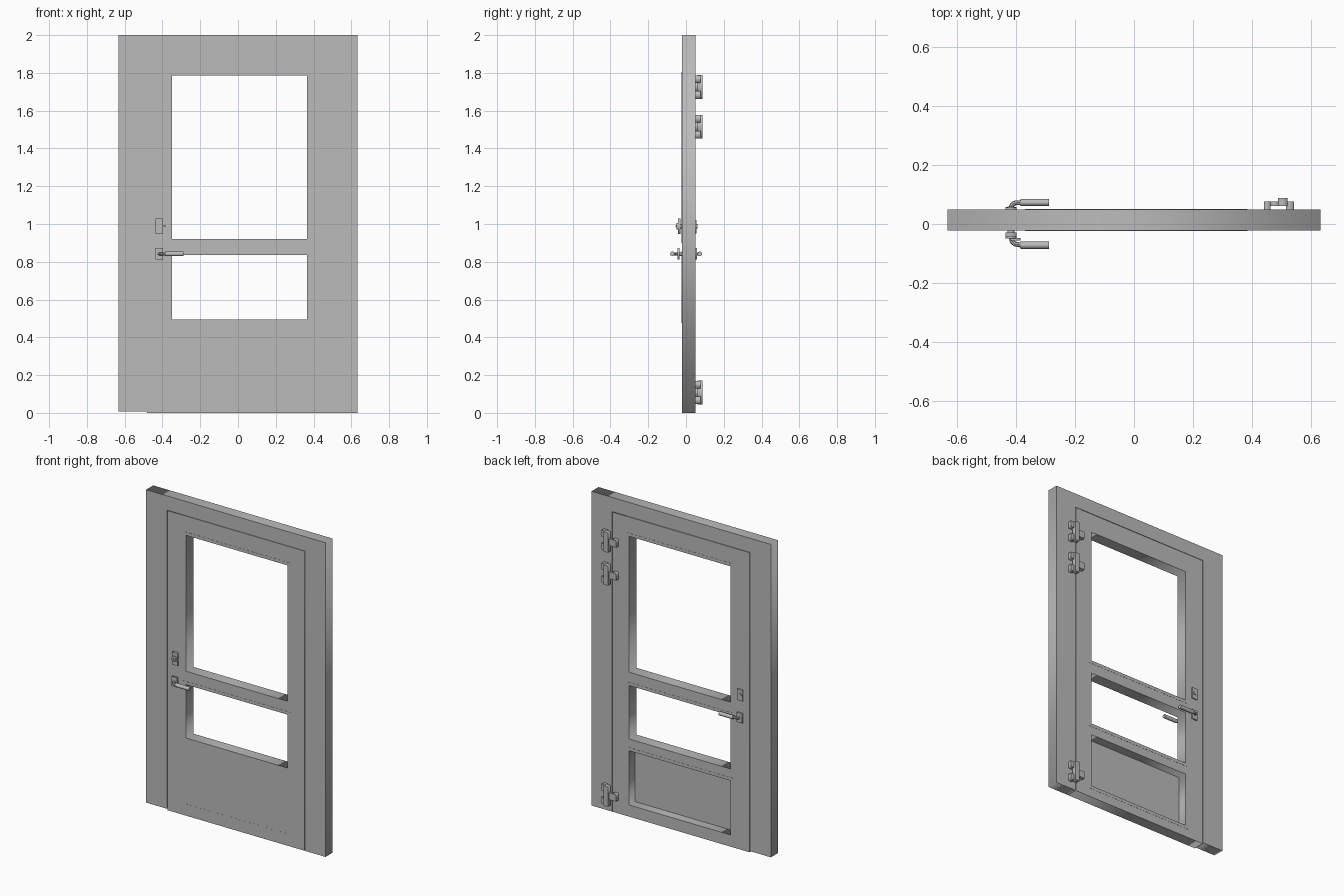
import bpy
import math
from mathutils import Vector

cube = bpy.data.objects.get("Cube")
if cube:
    bpy.data.objects.remove(cube, do_unlink=True)

grey = bpy.data.materials.new("plain grey")
grey.use_nodes = True
grey.diffuse_color = (0.5, 0.5, 0.5, 1)
grey.node_tree.nodes["Principled BSDF"].inputs["Base Color"].default_value = (0.5, 0.5, 0.5, 1)

FRONT, BACK = -0.022, 0.049      # faces of the door
GAP = 0.003


def to_mesh(obj):
    bpy.ops.object.select_all(action='DESELECT')
    obj.select_set(True)
    bpy.context.view_layer.objects.active = obj
    bpy.ops.object.convert(target='MESH')
    obj = bpy.context.object
    obj.data.materials.clear()
    obj.data.materials.append(grey)
    return obj


def rect(x0, x1, z0, z1):
    return [(x0, z0), (x1, z0), (x1, z1), (x0, z1)]


def grow(box, d):
    x0, x1, z0, z1 = box
    return (x0 - d, x1 + d, z0 - d, z1 + d)


def slab(name, loops, y0, y1):
    """Flat board from an outline and hole outlines in x and z."""
    curve = bpy.data.curves.new(name, 'CURVE')
    curve.dimensions = '2D'
    curve.fill_mode = 'BOTH'
    curve.extrude = (y1 - y0) / 2
    for loop in loops:
        spline = curve.splines.new('POLY')
        spline.points.add(len(loop) - 1)
        for point, (x, z) in zip(spline.points, loop):
            point.co = (x, z, 0, 1)
        spline.use_cyclic_u = True
    obj = bpy.data.objects.new(name, curve)
    bpy.context.collection.objects.link(obj)
    obj.rotation_euler.x = math.pi / 2
    obj.location.y = (y0 + y1) / 2
    return to_mesh(obj)


def block(name, x0, x1, y0, y1, z0, z1):
    return slab(name, [rect(x0, x1, z0, z1)], y0, y1)


def rod(name, start, end, radius, sides=16):
    a, b = Vector(start), Vector(end)
    bpy.ops.mesh.primitive_cylinder_add(vertices=sides, radius=radius,
                                        depth=(b - a).length, location=(a + b) / 2)
    obj = bpy.context.object
    obj.name = name
    obj.rotation_euler = (b - a).to_track_quat('Z', 'Y').to_euler()
    obj.data.materials.append(grey)
    bpy.ops.object.shade_smooth_by_angle()
    return obj


def bent_rod(name, points, radius):
    curve = bpy.data.curves.new(name, 'CURVE')
    curve.dimensions = '3D'
    curve.bevel_depth = radius
    curve.bevel_resolution = 2
    curve.resolution_u = 6
    curve.use_fill_caps = True
    spline = curve.splines.new('BEZIER')
    spline.bezier_points.add(len(points) - 1)
    for bp, co in zip(spline.bezier_points, points):
        bp.co = co
        bp.handle_left_type = bp.handle_right_type = 'AUTO'
    obj = bpy.data.objects.new(name, curve)
    bpy.context.collection.objects.link(obj)
    obj = to_mesh(obj)
    bpy.ops.object.shade_smooth_by_angle()
    return obj


# Surrounding frame, open at the bottom
L, R, TOP = -0.485, 0.488, 1.91
slab("door_frame", [[(-0.632, 0.008), (L, 0.008), (L, TOP), (R, TOP),
                     (R, 0), (0.632, 0), (0.632, 2), (-0.632, 2)]], FRONT, BACK)

# Stop strips closing the gap between frame and leaf
for name, box in {"left_stop": (L, L + GAP, 0.008, TOP),
                  "right_stop": (R - GAP, R, 0, TOP),
                  "top_stop": (L, R, TOP - GAP, TOP)}.items():
    slab(name, [rect(*box)], FRONT + 0.004, BACK - 0.01)

# Door leaf with two open lights and a panel opening
upper = (-0.35, 0.365, 0.92, 1.785)
lower = (-0.35, 0.365, 0.495, 0.835)
bottom = (-0.35, 0.365, 0.075, 0.42)
openings = {"upper": upper, "lower": lower, "bottom": bottom}
slab("door_leaf", [rect(L + GAP, R - GAP, 0, TOP - GAP)]
     + [rect(*o) for o in openings.values()], FRONT, BACK)
block("bottom_panel", -0.35, 0.365, FRONT + 0.0005, FRONT + 0.015, 0.075, 0.42)

# Thin beads around the openings
for name, box in openings.items():
    loops = [rect(*grow(box, 0.02)), rect(*box)]
    slab(name + "_back_bead", loops, BACK - 0.001, BACK + 0.001)
    if name != "bottom":
        slab(name + "_front_bead", loops, FRONT - 0.001, FRONT + 0.001)

# Hinges: square knuckle with frame lugs above and below a leaf arm
for i, z in enumerate((0.108, 1.515, 1.725), 1):
    h = f"hinge_{i}_"
    block(h + "knuckle", 0.488, 0.52, 0.061, 0.088, z - 0.063, z + 0.063)
    for side, s in (("upper", 1), ("lower", -1)):
        zc = z + s * 0.042
        block(f"{h}{side}_lug", 0.515, 0.542, BACK, 0.076, zc - 0.02, zc + 0.02)
    block(h + "leaf_foot", 0.44, 0.463, BACK, 0.076, z - 0.022, z + 0.022)
    block(h + "leaf_arm", 0.463, 0.49, 0.061, 0.076, z - 0.022, z + 0.022)

# Lever handles on both faces
HX, HZ = -0.417, 0.842
for side, face, plate, grip in (("front", FRONT, -0.044, -0.072),
                                ("back", BACK, 0.058, 0.073)):
    s = -1 if side == "front" else 1
    ys = sorted((plate, plate - s * 0.01))
    block(side + "_lever_plate", HX - 0.019, HX + 0.019, ys[0], ys[1], HZ - 0.031, HZ + 0.031)
    rod(side + "_spindle", (HX, face - s * 0.005, HZ), (HX, plate, HZ), 0.011)
    bent_rod(side + "_lever_neck", [(HX, plate - s * 0.002, HZ),
                                    (HX + 0.007, (plate + 2 * grip) / 3, HZ),
                                    (HX + 0.035, grip, HZ)], 0.008)
    rod(side + "_lever_grip", (-0.385, grip, HZ), (-0.288, grip, HZ), 0.012)

# Lock with a thumb turn in front and a keyed plate behind
LZ = 0.988
block("front_lock_plate", HX - 0.019, HX + 0.019, -0.042, -0.028, LZ - 0.04, LZ + 0.04)
rod("lock_spindle", (HX, FRONT + 0.005, LZ), (HX, -0.03, LZ), 0.012)
rod("lock_collar", (HX, -0.03, LZ), (HX, -0.049, LZ), 0.018)
block("thumb_turn", HX - 0.004, HX + 0.032, -0.056, -0.047, LZ - 0.004, LZ + 0.004)
block("back_lock_plate", HX - 0.019, HX + 0.019, BACK, 0.056, LZ - 0.038, LZ + 0.034)
rod("back_lock_cylinder", (HX, BACK, LZ), (HX, 0.06, LZ), 0.012)
